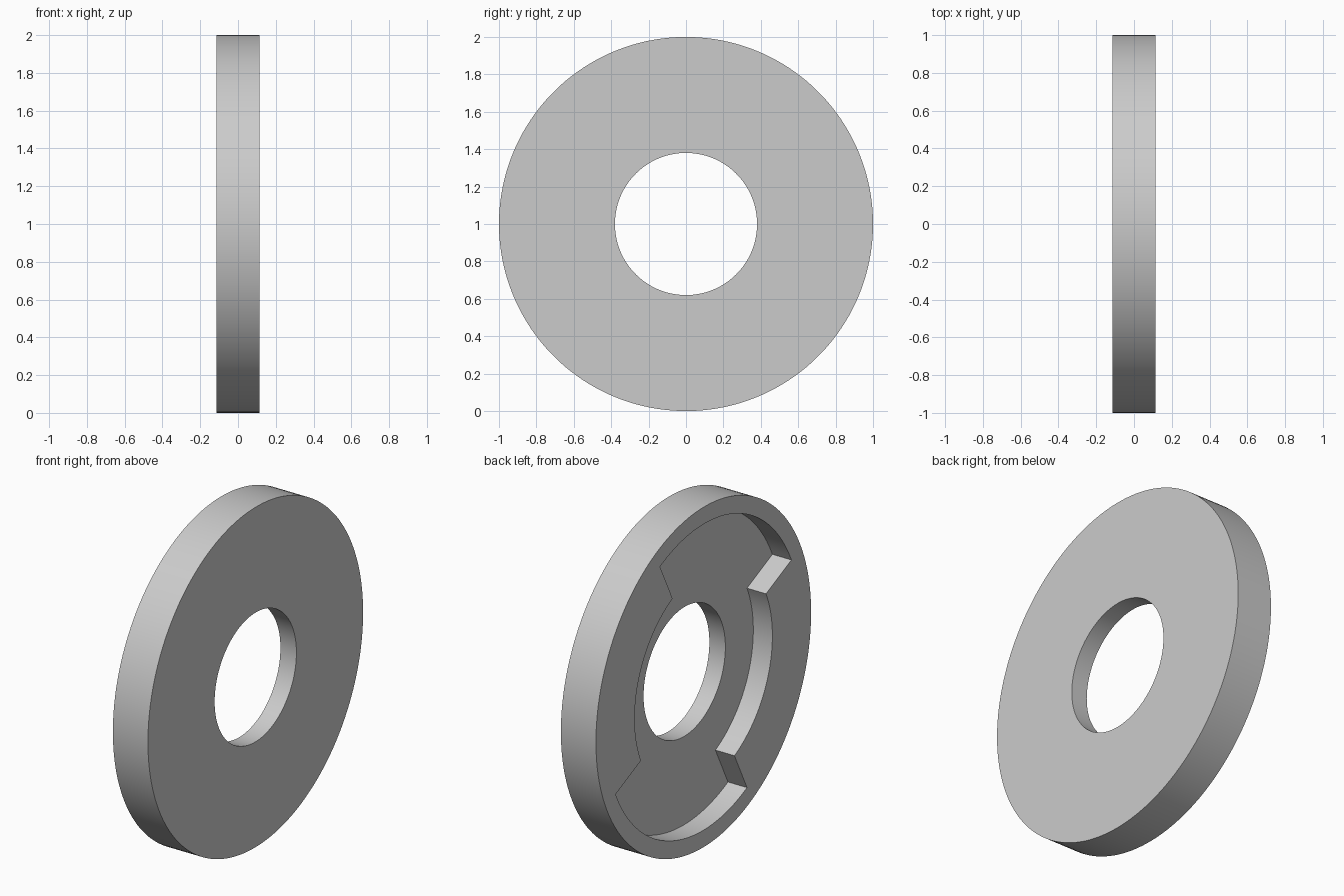
import bpy, bmesh, math

if "Cube" in bpy.data.objects:
    bpy.data.objects.remove(bpy.data.objects["Cube"])

HALF = 0.114                     # half thickness along x
FLOOR = -HALF + 0.124            # recess floor
RADII = (0.38, 0.64, 0.90, 1.0)  # hole, land edge, pocket edge, outer rim
POCKET = (63.3, 155.2)           # pocket span, degrees from +y toward +z
N = 40                           # segments per sector

# Angular stations: pocket, land, pocket, land
stations = []                    # (start angle, is pocket)
for base in (0, 180):
    for a0, a1, pocket in ((POCKET[0], POCKET[1], True),
                           (POCKET[1], POCKET[0] + 180, False)):
        for i in range(N):
            stations.append((math.radians(base + a0 + (a1 - a0) * i / N), pocket))

bm = bmesh.new()


def quad(*pts):
    """pts are (angle, radius, x)"""
    bm.faces.new([bm.verts.new((x, r * math.cos(a), 1 + r * math.sin(a)))
                  for a, r, x in pts])


def cell_heights(pocket):
    return (FLOOR, FLOOR if pocket else -HALF, -HALF)


count = len(stations)
for i, (a, pocket) in enumerate(stations):
    b, next_pocket = stations[(i + 1) % count]
    h = cell_heights(pocket)
    # recessed side and its steps
    for k in range(3):
        r0, r1 = RADII[k], RADII[k + 1]
        quad((a, r0, h[k]), (a, r1, h[k]), (b, r1, h[k]), (b, r0, h[k]))
        if k < 2 and h[k] != h[k + 1]:
            quad((a, r1, h[k]), (a, r1, h[k + 1]), (b, r1, h[k + 1]), (b, r1, h[k]))
    # radial wall where a pocket meets a land
    if pocket != next_pocket:
        quad((b, RADII[1], FLOOR), (b, RADII[2], FLOOR),
             (b, RADII[2], -HALF), (b, RADII[1], -HALF))
    # flat side, outer wall and hole wall
    quad((a, RADII[0], HALF), (a, RADII[3], HALF), (b, RADII[3], HALF), (b, RADII[0], HALF))
    quad((a, 1.0, HALF), (a, 1.0, -HALF), (b, 1.0, -HALF), (b, 1.0, HALF))
    quad((a, RADII[0], HALF), (a, RADII[0], FLOOR), (b, RADII[0], FLOOR), (b, RADII[0], HALF))

bmesh.ops.remove_doubles(bm, verts=bm.verts[:], dist=1e-5)
bmesh.ops.recalc_face_normals(bm, faces=bm.faces[:])

mesh = bpy.data.meshes.new("recessed_ring")
bm.to_mesh(mesh)
bm.free()

grey = bpy.data.materials.new("light grey")
grey.diffuse_color = (0.6, 0.6, 0.6, 1)
grey.use_nodes = True
grey.node_tree.nodes["Principled BSDF"].inputs["Base Color"].default_value = grey.diffuse_color
mesh.materials.append(grey)

ring = bpy.data.objects.new("recessed_ring", mesh)
bpy.context.collection.objects.link(ring)
bpy.context.view_layer.objects.active = ring
ring.select_set(True)
bpy.ops.object.shade_smooth_by_angle(angle=math.radians(30))
